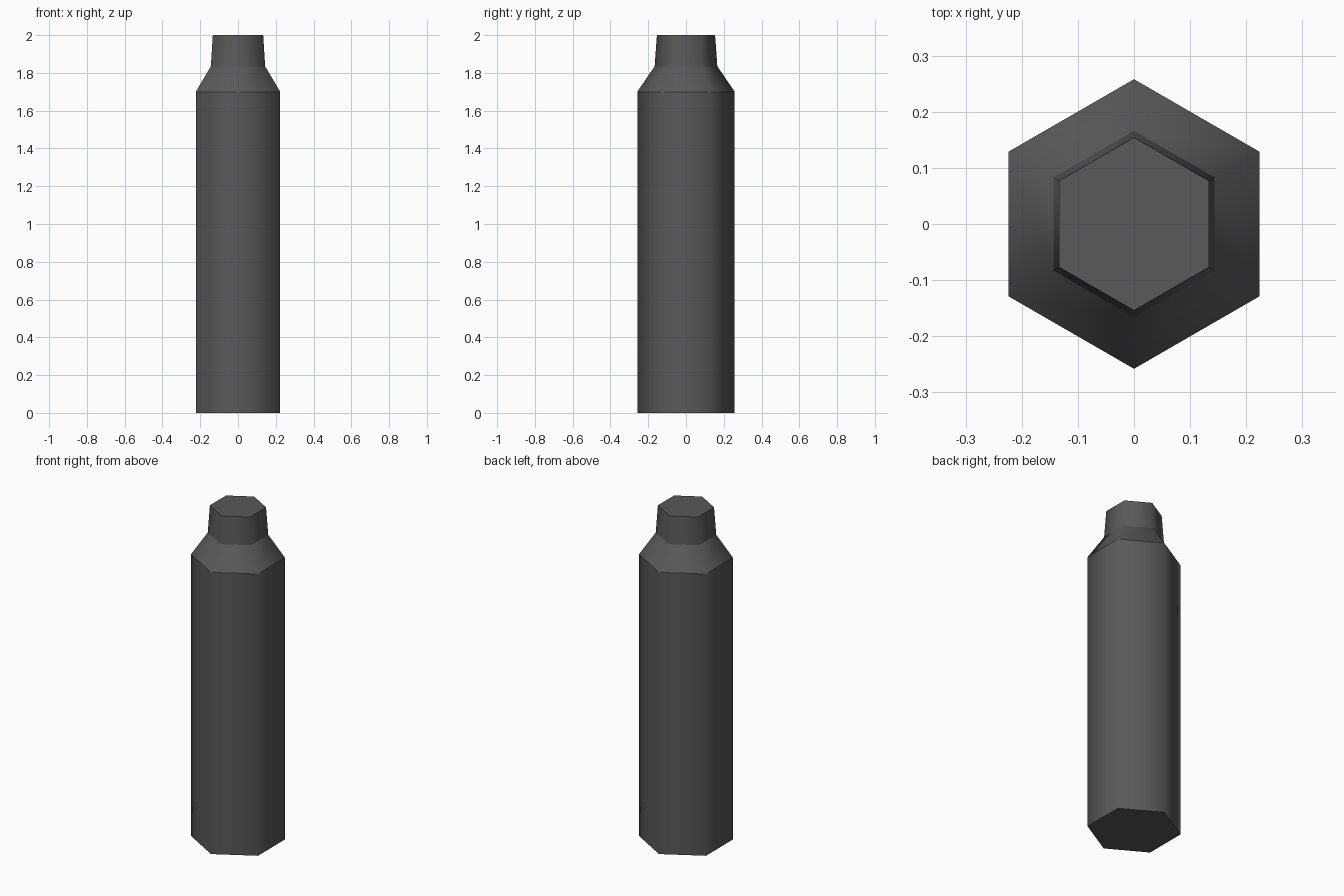
import bpy
import bmesh
import math

cube = bpy.data.objects.get("Cube")
if cube:
    bpy.data.objects.remove(cube, do_unlink=True)

SIDES = 6

# Dark grey finish
grey = bpy.data.materials.new("dark_grey")
grey.use_nodes = True
colour = (0.1, 0.1, 0.1, 1)
grey.diffuse_color = colour
grey.node_tree.nodes["Principled BSDF"].inputs["Base Color"].default_value = colour

# Radius and height of each ring: base, shoulder, neck, top
profile = [(0.258, 0), (0.258, 1.7), (0.166, 1.835), (0.154, 2)]

# Six-sided body with a tapered shoulder and neck
bm = bmesh.new()
rings = []
for radius, height in profile:
    angles = [math.pi / 2 + math.tau * i / SIDES for i in range(SIDES)]
    rings.append([bm.verts.new((radius * math.cos(a), radius * math.sin(a), height))
                  for a in angles])

for low, high in zip(rings, rings[1:]):
    for i in range(SIDES):
        j = (i + 1) % SIDES
        bm.faces.new((low[i], low[j], high[j], high[i]))
bm.faces.new(reversed(rings[0]))
bm.faces.new(rings[-1])

# Smooth around the sides, crisp at every ring
for face in bm.faces:
    face.smooth = True
for edge in bm.edges:
    a, b = edge.verts
    edge.smooth = abs(a.co.z - b.co.z) > 0.01

mesh = bpy.data.meshes.new("bottle_body")
bm.to_mesh(mesh)
bm.free()
mesh.materials.append(grey)
body = bpy.data.objects.new("bottle_body", mesh)
bpy.context.collection.objects.link(body)
